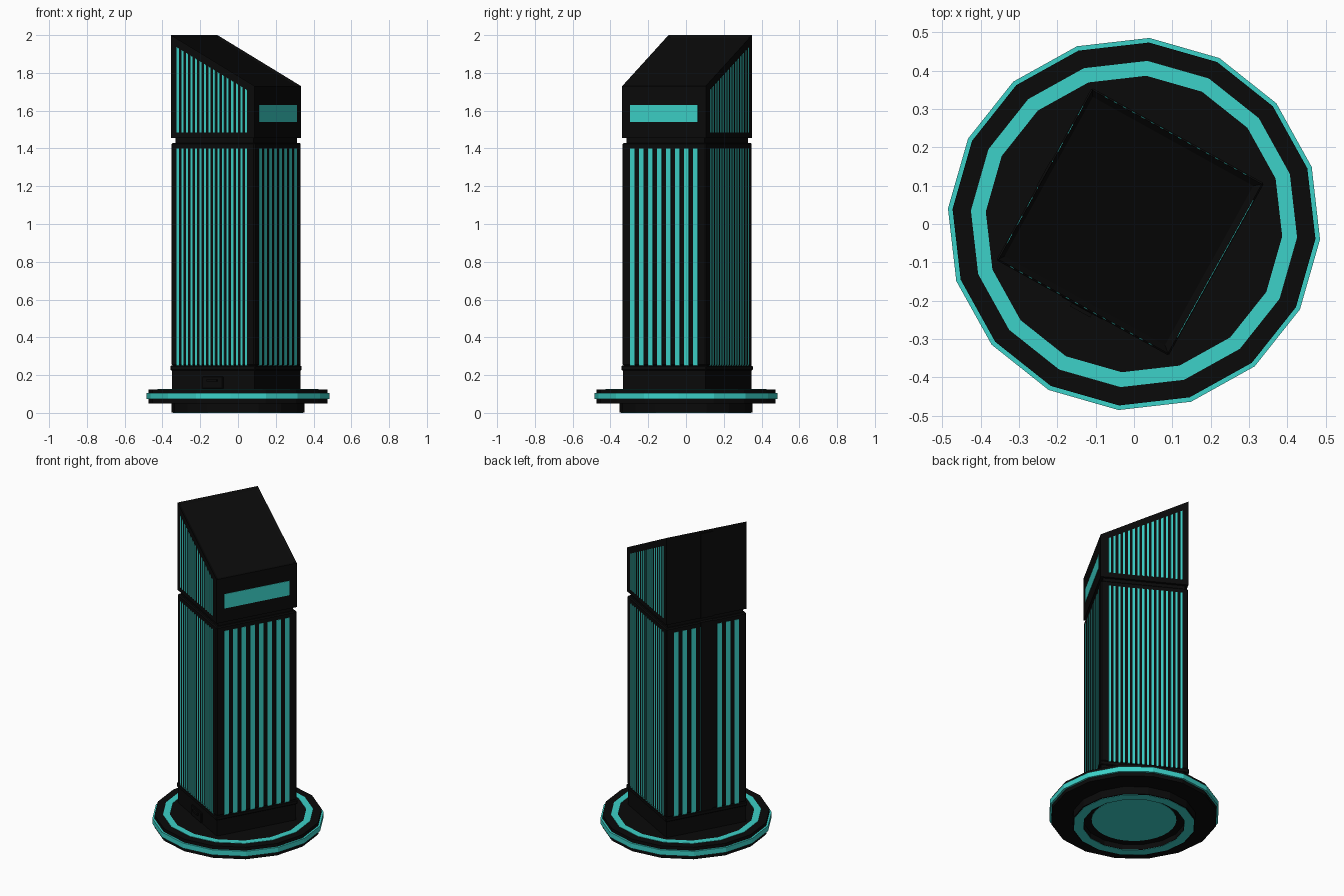
import bpy, bmesh, math
from mathutils import Matrix

if "Cube" in bpy.data.objects:
    bpy.data.objects.remove(bpy.data.objects["Cube"])

TURN = math.radians(-29)
PLACE = Matrix.Translation((-0.01, 0.006, 0)) @ Matrix.Rotation(TURN, 4, 'Z')
H = 0.253            # half width of the pillar
SLOPE = 0.27 / (2 * H)


def material(name, rgb):
    m = bpy.data.materials.new(name)
    m.diffuse_color = (*rgb, 1)
    m.use_nodes = True
    m.node_tree.nodes["Principled BSDF"].inputs["Base Color"].default_value = m.diffuse_color
    return m


BLACK = material("black", (0.003, 0.003, 0.003))
TEAL = material("teal", (0.045, 0.64, 0.58))


def finish(name, bm, mat, matrix=None):
    bmesh.ops.recalc_face_normals(bm, faces=bm.faces[:])
    me = bpy.data.meshes.new(name)
    bm.to_mesh(me)
    bm.free()
    me.materials.append(mat)
    ob = bpy.data.objects.new(name, me)
    if matrix:
        ob.matrix_world = matrix
    bpy.context.collection.objects.link(ob)
    return ob


def add_box(bm, x0, x1, y0, y1, z0, z1):
    m = Matrix.Translation(((x0 + x1) / 2, (y0 + y1) / 2, (z0 + z1) / 2))
    bmesh.ops.create_cube(bm, size=1, matrix=m @ Matrix.Diagonal((x1 - x0, y1 - y0, z1 - z0, 1)))


def box(name, x0, x1, y0, y1, z0, z1, mat=BLACK, bevel=0):
    bm = bmesh.new()
    add_box(bm, x0, x1, y0, y1, z0, z1)
    if bevel:
        bmesh.ops.bevel(bm, geom=bm.edges[:], offset=bevel, segments=1, affect='EDGES')
    return finish(name, bm, mat, PLACE)


def block(name, half, z0, z1, bevel=0):
    return box(name, -half, half, -half, half, z0, z1, BLACK, bevel)


def lathe(name, profile, mat, sides=16):
    """Spin a closed (radius, z) profile; radius 0 ends merge at the axis."""
    bm = bmesh.new()
    rings = []
    for i in range(sides):
        a = math.radians(-4.7) + math.tau * i / sides
        rings.append([bm.verts.new((r * math.cos(a), r * math.sin(a), z)) for r, z in profile])
    n = len(profile)
    for i in range(sides):
        a, b = rings[i], rings[(i + 1) % sides]
        for j in range(n):
            k = (j + 1) % n
            if profile[j][0] or profile[k][0]:
                bm.faces.new((a[j], b[j], b[k], a[k]))
    bmesh.ops.remove_doubles(bm, verts=bm.verts[:], dist=1e-5)
    return finish(name, bm, mat)


def tube(name, r0, r1, z0, z1, mat, sides=16):
    return lathe(name, [(r0, z0), (r1, z0), (r1, z1), (r0, z1)], mat, sides)


# Round base: hollow foot, plate and glowing rings
lathe("foot", [(0, 0.035), (0.288, 0.035), (0.288, 0.002), (0.352, 0.002), (0.352, 0.06), (0, 0.06)], BLACK)
tube("foot_light_ring", 0.29, 0.345, 0, 0.01, TEAL)
tube("foot_light_disc", 0, 0.24, 0.033, 0.04, TEAL, 32)
tube("base_plate", 0, 0.475, 0.05, 0.125, BLACK)
tube("edge_light", 0.45, 0.487, 0.073, 0.105, TEAL)
tube("top_light_ring", 0.388, 0.427, 0.12, 0.127, TEAL)

# Pillar: plinth, collar, shaft and recessed neck
block("plinth", H - 0.003, 0.12, 0.23)
block("collar", H + 0.004, 0.225, 0.25, 0.004)
block("shaft", H, 0.25, 1.43, 0.006)
block("neck", H - 0.016, 1.42, 1.47)

# Slanted hood with a sunken top panel
bm = bmesh.new()
outline = [(-H, 1.455), (H, 1.455), (H, 1.73), (-H, 2.0)]
front = bm.faces.new([bm.verts.new((x, -H, z)) for x, z in outline])
ext = bmesh.ops.extrude_face_region(bm, geom=[front])
bmesh.ops.translate(bm, vec=(0, 2 * H, 0), verts=[v for v in ext["geom"] if isinstance(v, bmesh.types.BMVert)])
bmesh.ops.recalc_face_normals(bm, faces=bm.faces[:])
top = max(bm.faces, key=lambda f: f.calc_center_median().z)
bmesh.ops.inset_individual(bm, faces=[top], thickness=0.022, depth=-0.008)
finish("hood", bm, BLACK, PLACE)

# Wide light strips on the low and high sides
PROUD = 0.002
for name, sign in (("front_strips", 1), ("rear_strips", -1)):
    bm = bmesh.new()
    for i in range(8):
        y = -0.191 + i * 0.382 / 7
        x = sorted((sign * (H - 0.01), sign * (H + PROUD)))
        add_box(bm, x[0], x[1], y - 0.014, y + 0.014, 0.25, 1.40)
    finish(name, bm, TEAL, PLACE)
box("hood_window", H - 0.01, H + PROUD, -0.205, 0.205, 1.54, 1.63, TEAL)

# Solid spine over the middle of the rear
box("rear_spine_lower", -H - 0.006, -H + 0.01, -0.038, 0.038, 0.25, 1.43)
box("rear_spine_upper", -H - 0.006, -H + 0.01, -0.038, 0.038, 1.455, 1.985)

# Fine light strips on both broad sides; the upper row follows the slant
for name, sign in (("left_strips", -1), ("right_strips", 1)):
    bm = bmesh.new()
    y = sorted((sign * (H - 0.01), sign * (H + PROUD)))
    for i in range(16):
        x = -0.212 + i * 0.0275
        x0, x1 = x - 0.0062, x + 0.0062
        add_box(bm, x0, x1, y[0], y[1], 0.25, 1.40)
        old = set(bm.verts)
        add_box(bm, x0, x1, y[0], y[1], 1.485, 1.7)
        for v in set(bm.verts) - old:
            if v.co.z > 1.6:
                v.co.z = 1.955 - SLOPE * (v.co.x + H)
    finish(name, bm, TEAL, PLACE)

# Service hatch and its handle on the plinth
box("hatch", -0.062, 0.062, -H - 0.006, -H + 0.01, 0.128, 0.192, BLACK, 0.003)
box("hatch_handle", -0.03, 0.03, -H - 0.016, -H, 0.165, 0.178)
